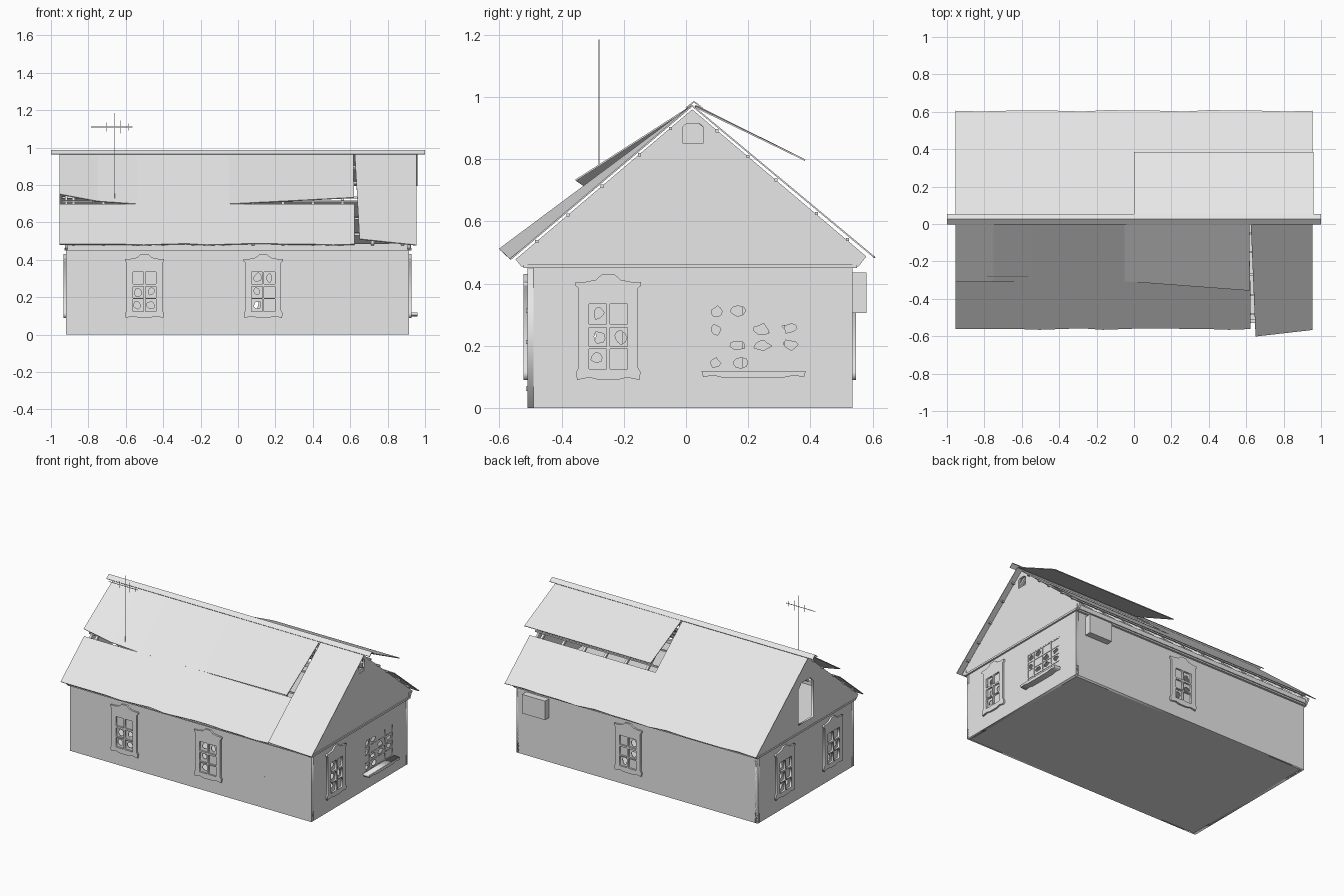
import bpy, bmesh, random
from math import radians
from mathutils import Matrix, Vector

random.seed(4)
if "Cube" in bpy.data.objects:
    bpy.data.objects.remove(bpy.data.objects["Cube"])

grey = bpy.data.materials.new("plain_grey")
grey.use_nodes = True
grey.diffuse_color = (0.8, 0.8, 0.8, 1)
grey.node_tree.nodes["Principled BSDF"].inputs["Base Color"].default_value = (0.8, 0.8, 0.8, 1)

# House extents
X0, X1, Y0, Y1, WALL = -0.92, 0.915, -0.51, 0.535, 0.455
RIDGE_Y, RIDGE_Z = 0.02, 0.972


def frame(origin, u, n):
    """Upright drawing plane: u runs sideways, z runs up, n faces outward."""
    m = Matrix((u, (0, 0, 1), n)).transposed().to_4x4()
    m.translation = origin
    return m


SIDES = {
    "front": frame((0, Y0, 0), (1, 0, 0), (0, -1, 0)),
    "back": frame((0, Y1, 0), (-1, 0, 0), (0, 1, 0)),
    "right": frame((X1, 0, 0), (0, 1, 0), (1, 0, 0)),
    "left": frame((X0, 0, 0), (0, -1, 0), (-1, 0, 0)),
}


def add_mesh(name, bm):
    bmesh.ops.recalc_face_normals(bm, faces=bm.faces[:])
    me = bpy.data.meshes.new(name)
    bm.to_mesh(me)
    bm.free()
    me.materials.append(grey)
    ob = bpy.data.objects.new(name, me)
    bpy.context.collection.objects.link(ob)
    return ob


def plate(name, side, loops, near, far):
    """Flat plate with holes, spanning depths near..far along the side's normal."""
    cu = bpy.data.curves.new(name + "_outline", 'CURVE')
    cu.dimensions, cu.fill_mode, cu.extrude = '2D', 'BOTH', (far - near) / 2
    for loop in loops:
        sp = cu.splines.new('POLY')
        sp.points.add(len(loop) - 1)
        for p, (u, v) in zip(sp.points, loop):
            p.co = (u, v, 0, 1)
        sp.use_cyclic_u = True
    tmp = bpy.data.objects.new(name + "_tmp", cu)
    bpy.context.collection.objects.link(tmp)
    me = bpy.data.meshes.new_from_object(tmp.evaluated_get(bpy.context.evaluated_depsgraph_get()))
    bm = bmesh.new()
    bm.from_mesh(me)
    bpy.data.objects.remove(tmp)
    bpy.data.curves.remove(cu)
    bpy.data.meshes.remove(me)
    bmesh.ops.remove_doubles(bm, verts=bm.verts[:], dist=1e-5)
    bm.transform(SIDES[side] @ Matrix.Translation((0, 0, (near + far) / 2)))
    return add_mesh(name, bm)


def rect(a, b, c, d):
    return [(a, c), (b, c), (b, d), (a, d)]


def boxes(name, specs):
    bm = bmesh.new()
    for (ax, bx, ay, by, az, bz) in specs:
        m = Matrix.Translation(((ax + bx) / 2, (ay + by) / 2, (az + bz) / 2))
        bmesh.ops.create_cube(bm, size=1, matrix=m @ Matrix.Diagonal((bx - ax, by - ay, bz - az, 1)))
    return add_mesh(name, bm)


def beams(name, pairs, w):
    bm = bmesh.new()
    for p, q in pairs:
        p, q = Vector(p), Vector(q)
        m = Matrix.Translation((p + q) / 2) @ (q - p).to_track_quat('Z', 'Y').to_matrix().to_4x4()
        bmesh.ops.create_cube(bm, size=1, matrix=m @ Matrix.Diagonal((w, w, (q - p).length, 1)))
    return add_mesh(name, bm)


def shard_hole(a, b, c, d):
    """Jagged broken hole inside a pane."""
    cu = a + (b - a) * random.uniform(0.42, 0.58)
    cv = c + (d - c) * random.uniform(0.42, 0.58)
    pts = []
    for i in range(9):
        dv = Vector((1, 0)) @ Matrix.Rotation(radians(-40 * i), 2)
        r = random.uniform(0.45, 0.8)
        pts.append((cu + dv.x * r * (b - a) / 2, cv + dv.y * r * (d - c) / 2))
    return pts


def panes(cols, rows):
    return [(a, b, c, d) for a, b in cols for c, d in rows]


def glazing(name, side, opening, cells, near, far, outline):
    plate(name + "_frame", side, [outline] + [rect(*c) for c in cells], near, far)
    holes = [shard_hole(*c) for c in cells if random.random() < 0.6]
    plate(name + "_glass", side, [rect(*opening)] + holes, -0.008, -0.004)


# Ornamental window surround, half profile mirrored
HALF = [(0.02, 0.43), (0.04, 0.412), (0.075, 0.405), (0.105, 0.405), (0.105, 0.392), (0.095, 0.385),
        (0.095, 0.13), (0.104, 0.115), (0.1, 0.09), (0.06, 0.098), (0.03, 0.09)]
ROWS = [(0.125, 0.19), (0.197, 0.258), (0.27, 0.335)]
WINDOWS = {"front": [-0.5, 0.135], "right": [-0.25], "back": [-0.06], "left": [-0.25, 0.27]}
BIG = (0.068, 0.376, 0.118, 0.338)
SPAN = {"front": (X0, X1), "back": (-X1, -X0), "right": (Y0, Y1), "left": (-Y1, -Y0)}

for side, centres in WINDOWS.items():
    openings = [(c - 0.066, c + 0.066, 0.122, 0.338) for c in centres]
    for i, c in enumerate(centres):
        outline = [(c + u, v) for u, v in HALF] + [(c - u, v) for u, v in reversed(HALF)]
        cells = panes([(c - 0.062, c - 0.005), (c + 0.005, c + 0.062)], ROWS)
        glazing(f"{side}_window_{i + 1}", side, openings[i], cells, 0.0, 0.012, outline)
    if side == "right":
        openings.append(BIG)
    plate(side + "_wall", side, [rect(*SPAN[side], 0, WALL)] + [rect(*o) for o in openings], -0.02, 0)

# Wide lattice window with a bracketed sill
big_cells = panes([(0.073, 0.122), (0.13, 0.205), (0.212, 0.288), (0.295, 0.371)],
                  [(0.123, 0.17), (0.177, 0.225), (0.23, 0.278), (0.285, 0.333)])
glazing("wide_window", "right", BIG, big_cells, -0.012, -0.001, rect(*BIG))
plate("wide_window_sill", "right", [[(0.05, 0.118), (0.055, 0.1), (0.09, 0.104), (0.12, 0.097),
      (0.31, 0.097), (0.345, 0.104), (0.38, 0.1), (0.385, 0.118)]], 0, 0.045)

# Floor, ceiling ledge and eave boards
boxes("floor_slab", [(X0 + 0.01, X1 - 0.01, Y0 + 0.01, Y1 - 0.01, 0, 0.01)])
boxes("ceiling_ledge", [(X0 - 0.008, X1 + 0.012, Y0 - 0.012, Y1 + 0.015, WALL - 0.005, WALL + 0.008)])
boxes("eave_boards", [(X0, X1 + 0.01, Y0 - 0.02, Y0, WALL + 0.005, 0.486),
                      (X0, X1 + 0.01, Y1, Y1 + 0.022, WALL + 0.005, 0.49)])
boxes("wall_box", [(0.665, 0.84, Y1, 0.58, 0.305, 0.435)])
boxes("wall_pegs", [(0.558, 0.564, Y0 - 0.004, Y0, z, z + 0.014) for z in (0.055, 0.205, 0.305)])


# Gables with arched openings
def arch(a, b, c, d):
    k, h = (b - a) * 0.2, (d - c) * 0.12
    return [(a, c), (b, c), (b, d - h), (b - k, d), (a + k, d), (a, d - h)]


GABLE = [(-0.53, 0.455), (-0.548, 0.478), (0.02, 0.96), (0.58, 0.487), (0.555, 0.455)]
plate("right_gable", "right", [GABLE, arch(-0.01, 0.055, 0.826, 0.915)], -0.008, 0.006)
plate("right_gable_sill", "right", [rect(-0.01, 0.055, 0.826, 0.85)], -0.01, 0.004)
plate("left_gable", "left", [[(-u, v) for u, v in GABLE], arch(-0.1, 0.06, 0.51, 0.79)], -0.008, 0.006)


# Roof sheets
def roof_z(y):
    slope = 0.845 if y < RIDGE_Y else 0.832
    return RIDGE_Z - slope * abs(y - RIDGE_Y)


def ragged(xa, xb, y, n=14):
    """Torn eave line from xa to xb."""
    pts = [(xa, y)]
    for i in range(1, n):
        pts.append((xa + (xb - xa) * i / n, y + random.choice((0, 0, 0, 0.004, -0.004))))
    return pts + [(xb, y)]


def sheet(name, polys):
    bm = bmesh.new()
    for poly in polys:
        bm.faces.new([bm.verts.new(p if len(p) == 3 else (*p, roof_z(p[1]))) for p in poly])
    bmesh.ops.remove_doubles(bm, verts=bm.verts[:], dist=1e-5)
    ob = add_mesh(name, bm)
    mod = ob.modifiers.new("thickness", 'SOLIDIFY')
    mod.thickness, mod.offset = 0.005, 0
    return ob


CUT, R = -0.305, RIDGE_Y
sheet("front_roof_lower", [[(0.622, CUT), (-0.05, CUT), (-0.54, CUT), (-0.955, CUT)]
                           + ragged(-0.955, 0.622, -0.56)])
top = [(-0.955, R), (-0.75, R), (-0.54, R), (-0.05, R), (0.617, R)]
low = [(-0.955, -0.31, 0.75), (-0.75, -0.307, 0.712), (-0.54, CUT), (-0.05, CUT), (0.62, -0.355, 0.732)]
sheet("front_roof_upper", [[top[i], low[i], low[i + 1], top[i + 1]] for i in range(4)])
sheet("front_roof_loose_end", [[(0.624, R), (0.65, -0.6, 0.51), (0.955, -0.565), (0.955, R)]])
sheet("back_roof", [[(0, R), (0, 0.33), (0.955, 0.33)] + ragged(0.955, -0.955, 0.604) + [(-0.955, R)]])
sheet("back_roof_lifted_panel", [[(0, 0.03, 0.972), (0.96, 0.03, 0.968), (0.96, 0.383, 0.797), (0, 0.383, 0.797)]])
sheet("ridge_cap", [[(-1, y, 0.964), (1, y, 0.964), (1, 0.026, 0.985), (-1, 0.026, 0.985)]
                    for y in (0, 0.052)])

# Rafters and battens under the sheets
xs = [-0.88 + 0.16 * i for i in range(12)]
beams("rafters", [((x, R, RIDGE_Z - 0.03), (x, y, roof_z(y) - 0.03)) for x in xs for y in (-0.53, 0.56)], 0.016)
beams("battens", [((-0.94, y, roof_z(y) - 0.014), (0.94, y, roof_z(y) - 0.014))
                  for y in (-0.48, -0.38, -0.27, -0.15, -0.05, 0.1, 0.2, 0.29, 0.42, 0.52)], 0.01)

# Antenna
AX, AY, AZ = -0.66, -0.28, 1.11
rods = [((AX, AY, 0.72), (AX, AY, 1.185)), ((-0.785, AY, AZ), (-0.565, AY, AZ))]
rods += [((x, AY, AZ - h), (x, AY, AZ + h)) for x, h in ((-0.705, 0.024), (-0.63, 0.035), (-0.585, 0.018))]
beams("antenna", rods, 0.003)
